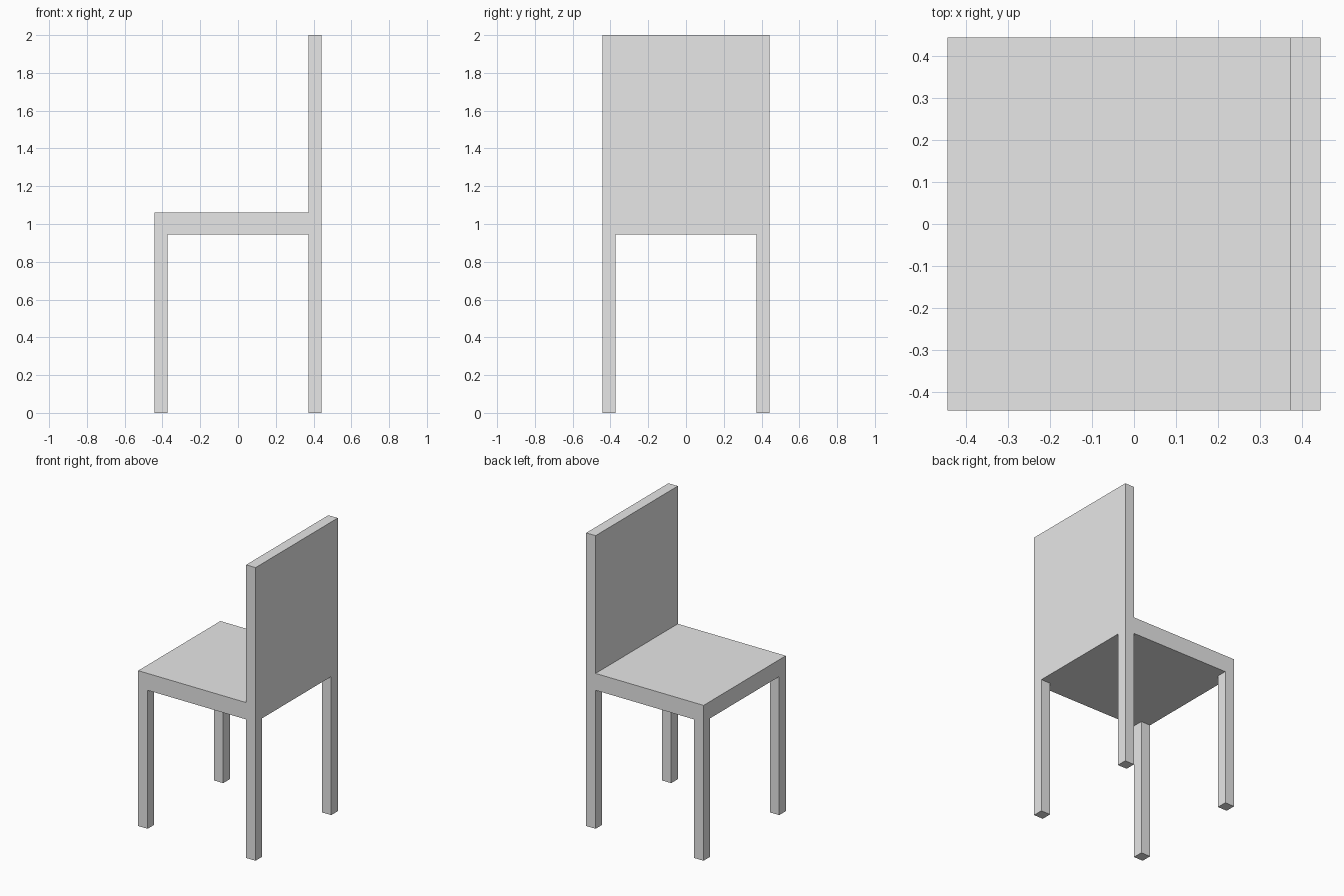
import bpy
import bmesh
from mathutils import Vector

cube = bpy.data.objects.get("Cube")
if cube:
    bpy.data.objects.remove(cube, do_unlink=True)

HALF = 0.443         # half the seat width
INNER = 0.372        # inner side of the legs and backrest
SEAT_BOTTOM, SEAT_TOP, HEIGHT = 0.945, 1.06, 2.0

# Plain grey paint
grey = bpy.data.materials.new("plain_grey")
grey.use_nodes = True
colour = (0.8, 0.8, 0.8, 1)
grey.diffuse_color = colour
grey.node_tree.nodes["Principled BSDF"].inputs["Base Color"].default_value = colour

bm = bmesh.new()

# Seat slab, cut along the inner lines of the legs and backrest
bmesh.ops.create_cube(bm, size=1)
bmesh.ops.scale(bm, vec=(2 * HALF, 2 * HALF, SEAT_TOP - SEAT_BOTTOM), verts=bm.verts)
bmesh.ops.translate(bm, vec=(0, 0, (SEAT_TOP + SEAT_BOTTOM) / 2), verts=bm.verts)
for axis in (Vector((1, 0, 0)), Vector((0, 1, 0))):
    for side in (-1, 1):
        bmesh.ops.bisect_plane(bm, geom=bm.verts[:] + bm.edges[:] + bm.faces[:],
                               plane_co=axis * side * INNER, plane_no=axis)
bm.normal_update()


def extend(faces, z):
    """Pull faces out of the slab to the height z."""
    result = bmesh.ops.extrude_face_region(bm, geom=faces)
    bmesh.ops.delete(bm, geom=faces, context='FACES')
    for item in result["geom"]:
        if isinstance(item, bmesh.types.BMVert):
            item.co.z = z


# Four legs below the corners
corners = [f for f in bm.faces if f.normal.z < -0.5
           and min(abs(f.calc_center_median().x), abs(f.calc_center_median().y)) > INNER]
extend(corners, 0)

# Backrest above the strip along one side
strip = [f for f in bm.faces if f.normal.z > 0.5 and f.calc_center_median().x > INNER]
extend(strip, HEIGHT)

# Join the flat faces across the construction cuts
bmesh.ops.dissolve_limit(bm, angle_limit=0.01, verts=bm.verts, edges=bm.edges)
bmesh.ops.recalc_face_normals(bm, faces=bm.faces)

mesh = bpy.data.meshes.new("chair")
bm.to_mesh(mesh)
bm.free()
mesh.materials.append(grey)
chair = bpy.data.objects.new("chair", mesh)
bpy.context.collection.objects.link(chair)
